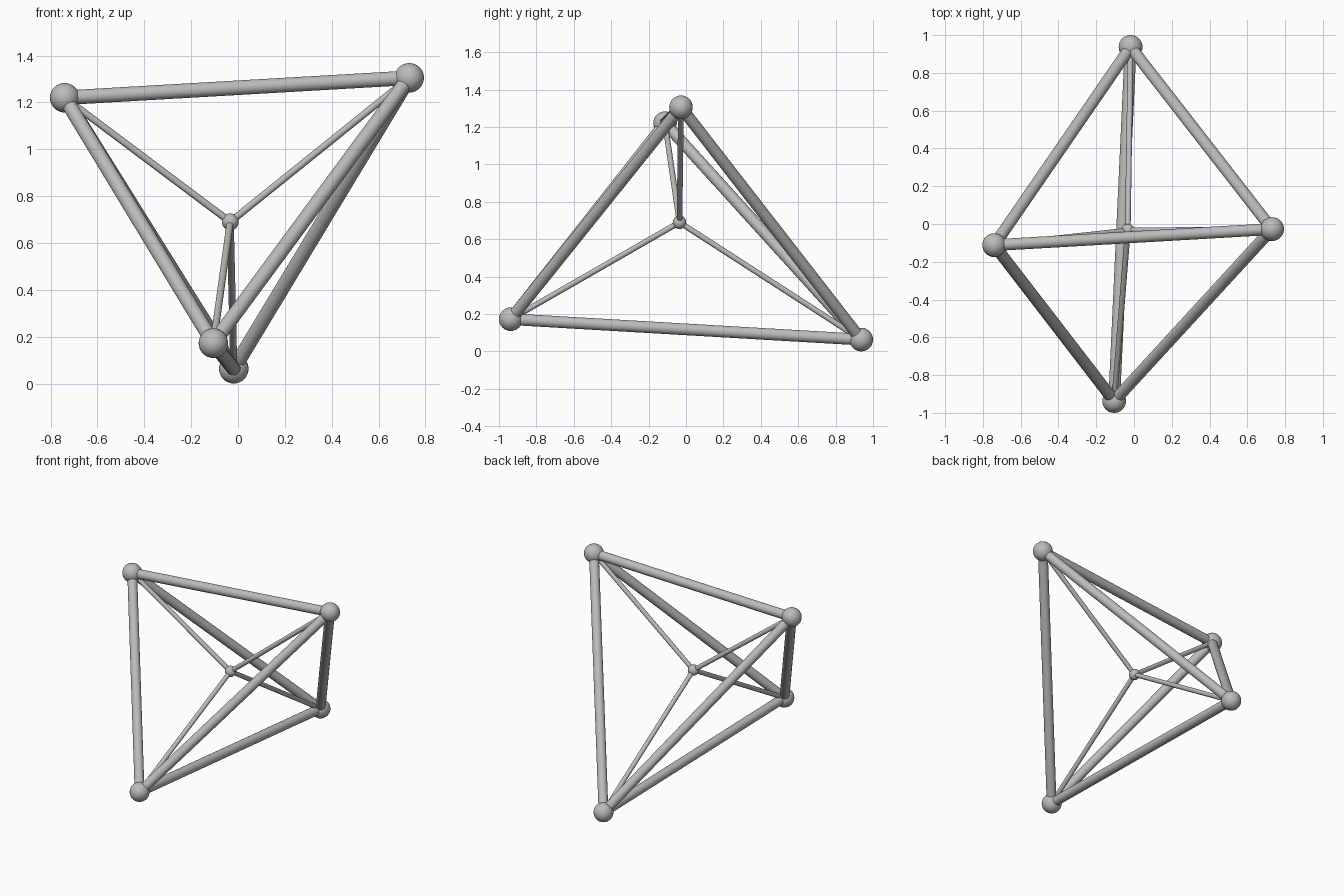
import bpy
from itertools import combinations
from mathutils import Vector

cube = bpy.data.objects.get("Cube")
if cube:
    bpy.data.objects.remove(cube, do_unlink=True)

grey = bpy.data.materials.new("plain grey")
grey.use_nodes = True
grey.diffuse_color = (0.5, 0.5, 0.5, 1)
grey.node_tree.nodes["Principled BSDF"].inputs["Base Color"].default_value = grey.diffuse_color


def finish(name):
    obj = bpy.context.object
    obj.name = name
    obj.data.materials.append(grey)
    bpy.ops.object.shade_smooth_by_angle()


def ball(name, centre, radius):
    bpy.ops.mesh.primitive_uv_sphere_add(segments=32, ring_count=16, radius=radius, location=centre)
    finish(name)


def rod(name, start, end, radius):
    span = end - start
    bpy.ops.mesh.primitive_cylinder_add(
        vertices=32, radius=radius, depth=span.length, location=(start + end) / 2,
        rotation=span.to_track_quat("Z", "Y").to_euler())
    finish(name)


corners = {
    "right": Vector((-0.74, -0.112, 1.22)),
    "left": Vector((0.731, -0.027, 1.305)),
    "front": Vector((-0.105, -0.937, 0.172)),
    "back": Vector((-0.018, 0.937, 0.063)),
}
centre = sum(corners.values(), Vector()) / len(corners)

# Corner balls, each tied to the hub by a thin spoke
ball("centre_ball", centre, 0.036)
for side, corner in corners.items():
    ball(side + "_ball", corner, 0.063)
    rod(side + "_spoke", centre, corner, 0.015)

# Thick edge rods between every pair of corners
for a, b in combinations(corners, 2):
    rod(a + "_" + b + "_edge", corners[a], corners[b], 0.031)
